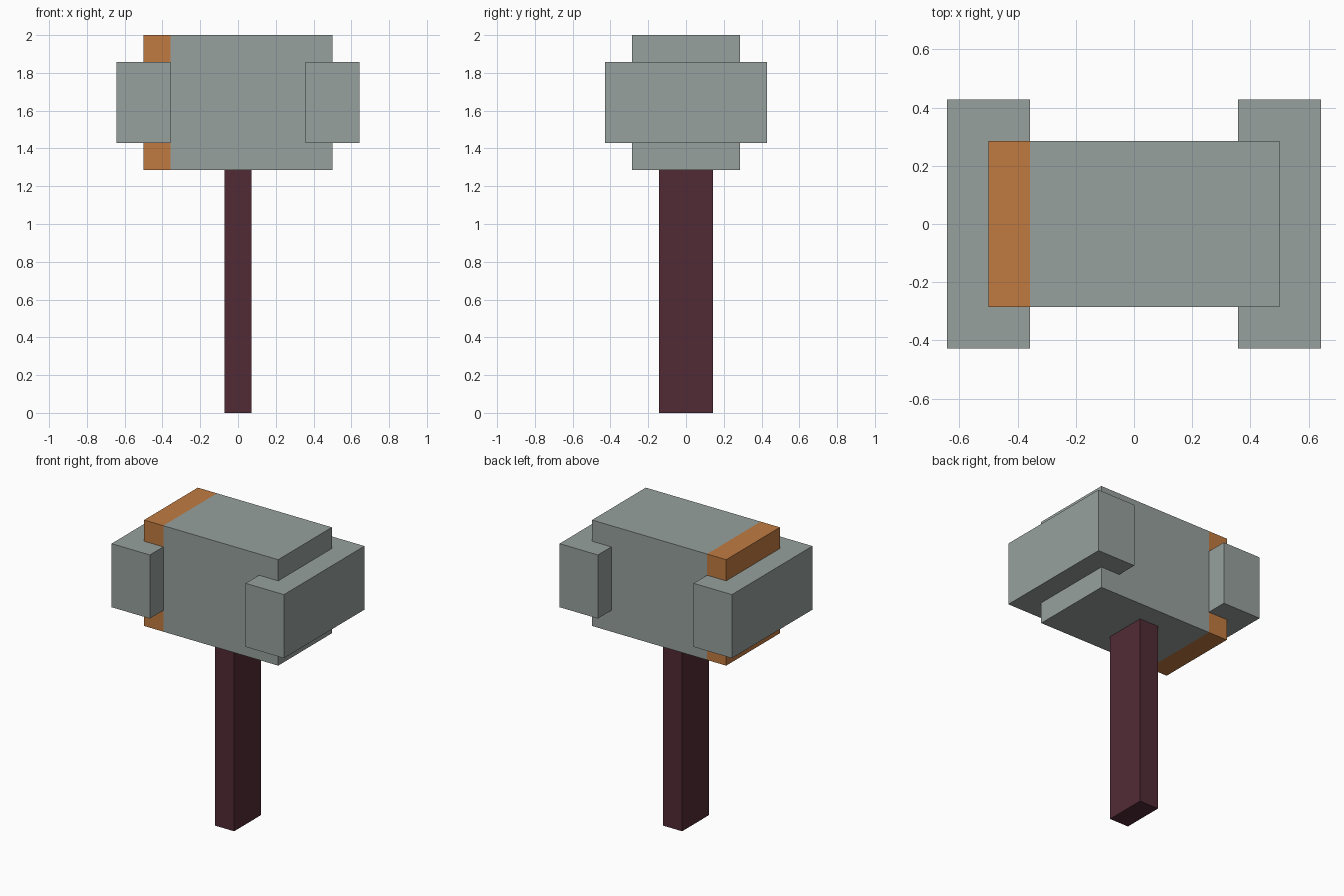
import bpy
import bmesh
from mathutils import Vector

if "Cube" in bpy.data.objects:
    bpy.data.objects.remove(bpy.data.objects["Cube"], do_unlink=True)

U = 1 / 7  # grid unit of the blocky design


def material(name, rgb):
    mat = bpy.data.materials.new(name)
    mat.use_nodes = True
    mat.diffuse_color = (*rgb, 1)
    mat.node_tree.nodes["Principled BSDF"].inputs["Base Color"].default_value = (*rgb, 1)
    return mat


steel = material("grey_steel", (0.31, 0.355, 0.342))
copper = material("copper_orange", (0.53, 0.198, 0.053))
wood = material("dark_red_wood", (0.083, 0.024, 0.036))


def box(name, low, high, mats, band_x=None):
    """Box between two corners; faces beyond band_x on the -x side get the second material."""
    low, high = Vector(low) * U, Vector(high) * U
    bm = bmesh.new()
    bmesh.ops.create_cube(bm, size=1)
    for v in bm.verts:
        v.co = (low + high) / 2 + v.co * (high - low)
    if band_x is not None:
        bmesh.ops.bisect_plane(bm, geom=bm.verts[:] + bm.edges[:] + bm.faces[:],
                               plane_co=(band_x * U, 0, 0), plane_no=(1, 0, 0))
        for f in bm.faces:
            f.material_index = int(f.calc_center_median().x < band_x * U)
    mesh = bpy.data.meshes.new(name)
    bm.to_mesh(mesh)
    bm.free()
    for m in mats:
        mesh.materials.append(m)
    obj = bpy.data.objects.new(name, mesh)
    bpy.context.collection.objects.link(obj)
    return obj


# Handle, a flat plank under the head
box("handle", (-0.5, -1, 0), (0.5, 1, 9), [wood])

# Hammer head with a copper band at its right end
box("hammer_head", (-3.5, -2, 9), (3.5, 2, 14), [steel, copper], band_x=-2.5)

# Striking blocks wrapped around both ends of the head
for side, x in (("left", 3.5), ("right", -3.5)):
    box(side + "_striking_block", (x - 1, -3, 10), (x + 1, 3, 13), [steel])
